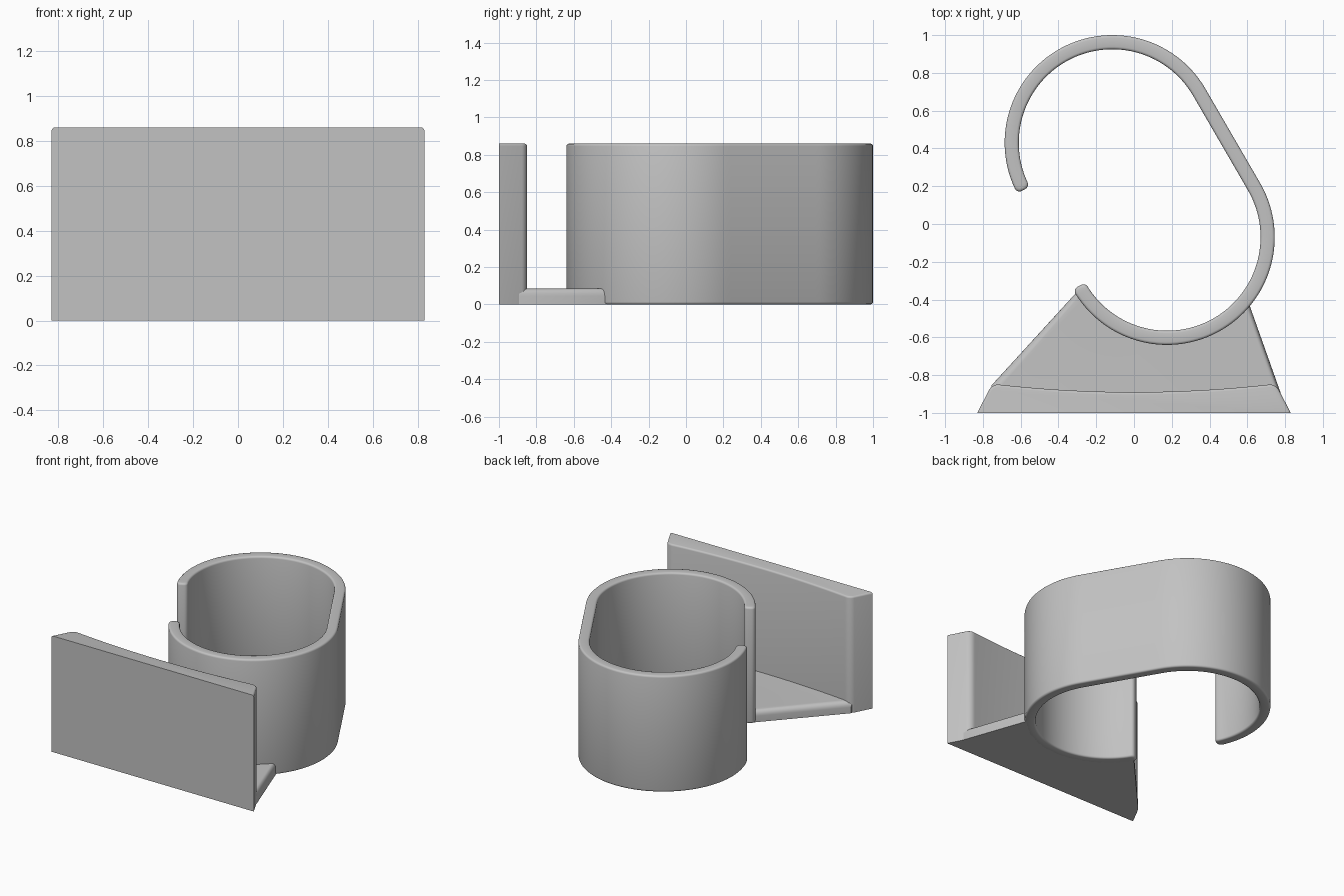
import bpy, bmesh, math
from mathutils import Vector

if "Cube" in bpy.data.objects:
    bpy.data.objects.remove(bpy.data.objects["Cube"])

H = 0.86                      # overall height
R, HALF = 0.5325, 0.0375      # band centre radius and half thickness
UP, LOW = Vector((-0.115, 0.43)), Vector((0.175, -0.07))

grey = bpy.data.materials.new("grey_plastic")
grey.diffuse_color = (0.54, 0.54, 0.54, 1)
grey.use_nodes = True
grey.node_tree.nodes["Principled BSDF"].inputs["Base Color"].default_value = grey.diffuse_color


def finish(bm, name):
    bmesh.ops.recalc_face_normals(bm, faces=bm.faces)
    me = bpy.data.meshes.new(name)
    bm.to_mesh(me)
    bm.free()
    me.materials.append(grey)
    ob = bpy.data.objects.new(name, me)
    bpy.context.collection.objects.link(ob)
    bpy.ops.object.select_all(action='DESELECT')
    ob.select_set(True)
    bpy.context.view_layer.objects.active = ob
    bpy.ops.object.shade_smooth_by_angle(angle=math.radians(35))


def prism(outline, height):
    bm = bmesh.new()
    face = bm.faces.new([bm.verts.new((x, y, 0)) for x, y in outline])
    new = bmesh.ops.extrude_face_region(bm, geom=[face])["geom"]
    for v in new:
        if isinstance(v, bmesh.types.BMVert):
            v.co.z = height
    return bm


def round_edges(bm, test, size, segments):
    edges = [e for e in bm.edges if test(e.verts[0].co, e.verts[1].co)]
    bmesh.ops.bevel(bm, geom=edges, offset=size, segments=segments,
                    profile=0.5, affect='EDGES')


def polar(c, r, deg):
    a = math.radians(deg)
    return c + r * Vector((math.cos(a), math.sin(a)))


# S-shaped clip band: (point, normal) stations along the centre line,
# each end rounded by a shrinking half thickness
A0, A1, B0, B1 = 208.0, 30.0, 30.0, -151.0
ARC = math.radians(A0 - A1) * R
LINE = (UP - LOW).length
TOTAL = ARC + LINE + math.radians(B0 - B1) * R


def station(s):
    if s < ARC:
        c, a = UP, A0 - math.degrees(s / R)
    elif s < ARC + LINE:
        c, a = UP.lerp(LOW, (s - ARC) / LINE), A1
    else:
        c, a = LOW, B0 - math.degrees((s - ARC - LINE) / R)
    return polar(c, R, a), polar(Vector((0, 0)), 1, a)


def band_loop(inset):
    rad = 0.026
    ends = [rad * (1 - math.cos(math.radians(a))) for a in range(0, 91, 18)]
    mid = [rad + (TOTAL - 2 * rad) * i / 140 for i in range(1, 140)]
    dists = ends + mid + [TOTAL - e for e in reversed(ends)]
    left, right = [], []
    for s in dists:
        d = min(s, TOTAL - s, rad)
        half = HALF - rad + math.sqrt(max(0, rad ** 2 - (rad - d) ** 2)) - inset
        p, n = station(inset + s * (TOTAL - 2 * inset) / TOTAL)
        half = max(half, 0.001)
        left.append(p + n * half)
        right.append(p - n * half)
    return left, right


def clip_band():
    b = 0.014
    steps = [math.radians(a) for a in (0, 30, 60, 90)]
    layers = [(b * (1 - math.sin(t)), b * (1 - math.cos(t))) for t in reversed(steps)]
    layers = [(z, i) for z, i in layers]
    layers = sorted(layers)
    layers += [(H - z, i) for z, i in reversed(layers)]
    bm = bmesh.new()
    rings = []
    for z, inset in layers:
        left, right = band_loop(inset)
        rings.append([bm.verts.new((p.x, p.y, z)) for p in left + right[::-1]])
    n = len(rings[0])
    for lo, hi in zip(rings, rings[1:]):
        for i in range(n):
            j = (i + 1) % n
            bm.faces.new((lo[i], lo[j], hi[j], hi[i]))
    for ring in (rings[0], rings[-1]):          # caps as strips of quads
        for i in range(n // 2 - 1):
            bm.faces.new((ring[i], ring[i + 1], ring[n - 2 - i], ring[n - 1 - i]))
    finish(bm, "clip_band")


clip_band()

# Front plate: flat front, slightly hollow back, rounded rear corners
back = [(0.75 - 1.5 * i / 32, -0.89 + 0.044 * (1 - i / 16) ** 2) for i in range(33)]
bm = prism([(-0.83, -1), (0.83, -1)] + back, H)
round_edges(bm, lambda a, b: abs(a.z - b.z) > 0.5 and a.y > -0.95
            and abs(a.x) > 0.745, 0.035, 5)
round_edges(bm, lambda a, b: min(a.z, b.z) > H - 1e-4 and max(a.y, b.y) > -0.99, 0.013, 3)
finish(bm, "front_plate")

# Base web joining the plate to the band, with rounded outer top edges
arc = [tuple(polar(LOW, 0.55, -38.5 - 110.5 * i / 40)) for i in range(41)]
bm = prism([(-0.755, -0.95), (0.765, -0.95), (0.775, -0.89)] + arc + [(-0.755, -0.855)], 0.085)
ends = [((0.775, -0.89), arc[0]), (arc[-1], (-0.755, -0.855))]


def outer_top(a, b):
    near = lambda v, p: (v.xy - Vector(p)).length < 1e-4
    return min(a.z, b.z) > 0.08 and any(
        near(a, p) and near(b, q) or near(a, q) and near(b, p) for p, q in ends)


round_edges(bm, outer_top, 0.04, 5)
finish(bm, "base_web")
